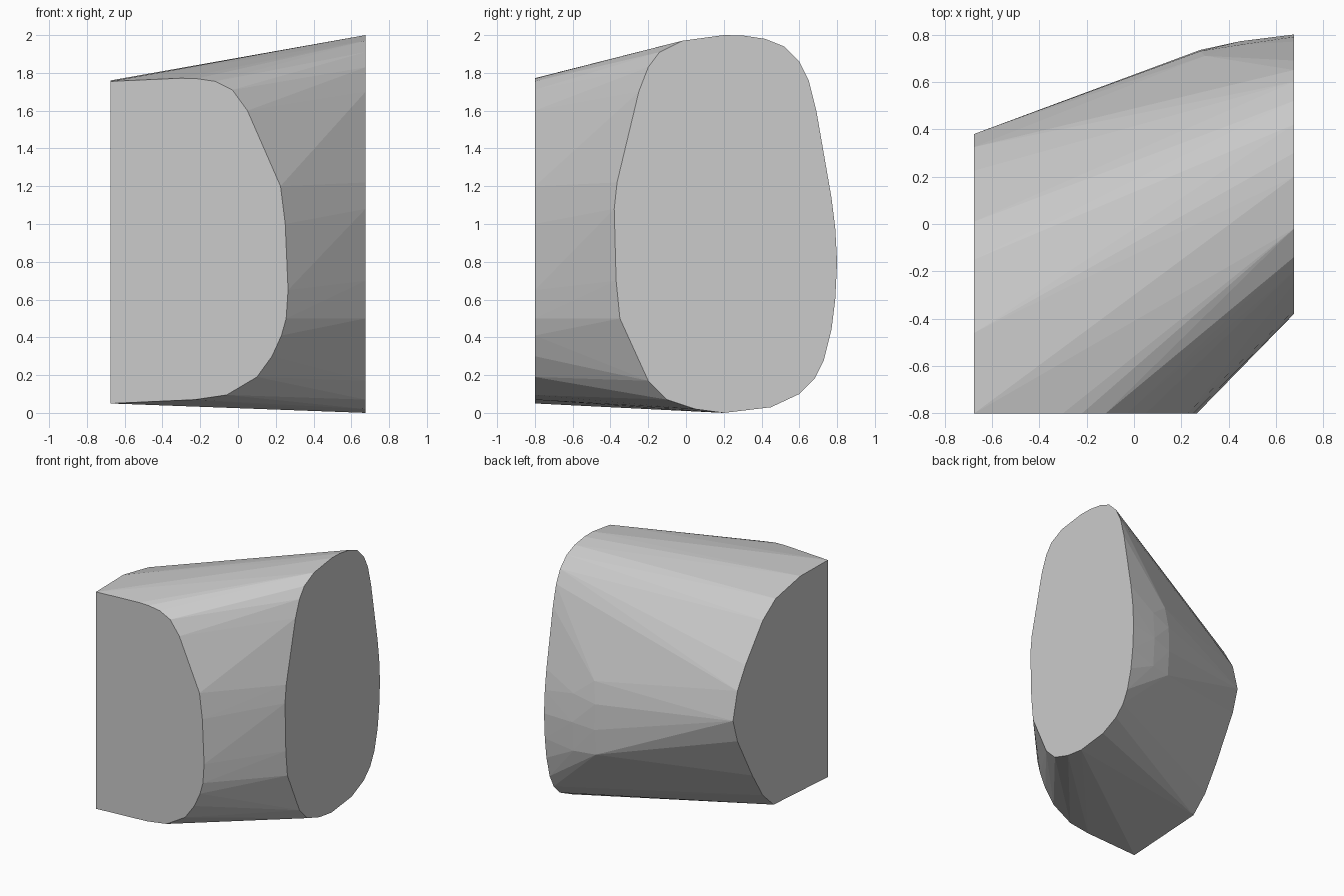
import bpy, bmesh

# Profile of the right end (y, z)
right = [(.2, 2), (.3, 1.998), (.42, 1.98), (.52, 1.94), (.6, 1.86), (.65, 1.76),
         (.69, 1.6), (.77, 1.14), (.79, .98), (.8, .8), (.79, .6), (.77, .44),
         (.73, .28), (.68, .18), (.6, .1), (.45, .03), (.2, 0), (.05, .02),
         (-.1, .07), (-.2, .17), (-.35, .5), (-.37, .7), (-.38, 1.08),
         (-.365, 1.22), (-.25, 1.7), (-.2, 1.83), (-.14, 1.91), (-.02, 1.97)]

# Profile of the front cut (x, z)
front = [(-.675, .05), (-.23, .07), (-.06, .095), (.1, .19), (.18, .3), (.23, .41),
         (.255, .5), (.265, .65), (.25, 1), (.225, 1.2), (.05, 1.6), (-.03, 1.71),
         (-.12, 1.755), (-.22, 1.77), (-.3, 1.772), (-.675, 1.755)]

# Profile of the left cut (y, z)
left = [(-.46, 1.76), (-.15, 1.7), (.01, 1.59), (.225, 1.32), (.325, 1.155),
        (.38, .94), (.325, .76), (.14, .42), (.01, .215), (-.125, .09)]

# Slight bulge on the back near the right end (height, y inset)
bulge = [(.28, .55, .72), (.28, .75, .735), (.28, .95, .73), (.3, 1.12, .71),
         (.45, .78, .772), (.45, .55, .757), (.45, 1.0, .757)]

points = [(.675, y, z) for y, z in right]
points += [(x, -.8, z) for x, z in front]
points += [(-.675, y, z) for y, z in left]
points += [(x, y, z) for x, z, y in bulge]

# Skin the flat ends into one convex solid
bm = bmesh.new()
for p in points:
    bm.verts.new(p)
hull = bmesh.ops.convex_hull(bm, input=bm.verts[:])
loose = {g for g in hull["geom_interior"] + hull["geom_unused"]
         if isinstance(g, bmesh.types.BMVert)}
bmesh.ops.delete(bm, geom=list(loose), context='VERTS')
bmesh.ops.dissolve_limit(bm, angle_limit=.01, verts=bm.verts[:], edges=bm.edges[:])
bmesh.ops.recalc_face_normals(bm, faces=bm.faces[:])
mesh = bpy.data.meshes.new("corner_block")
bm.to_mesh(mesh)
bm.free()
block = bpy.data.objects.new("corner_block", mesh)
bpy.context.collection.objects.link(block)
